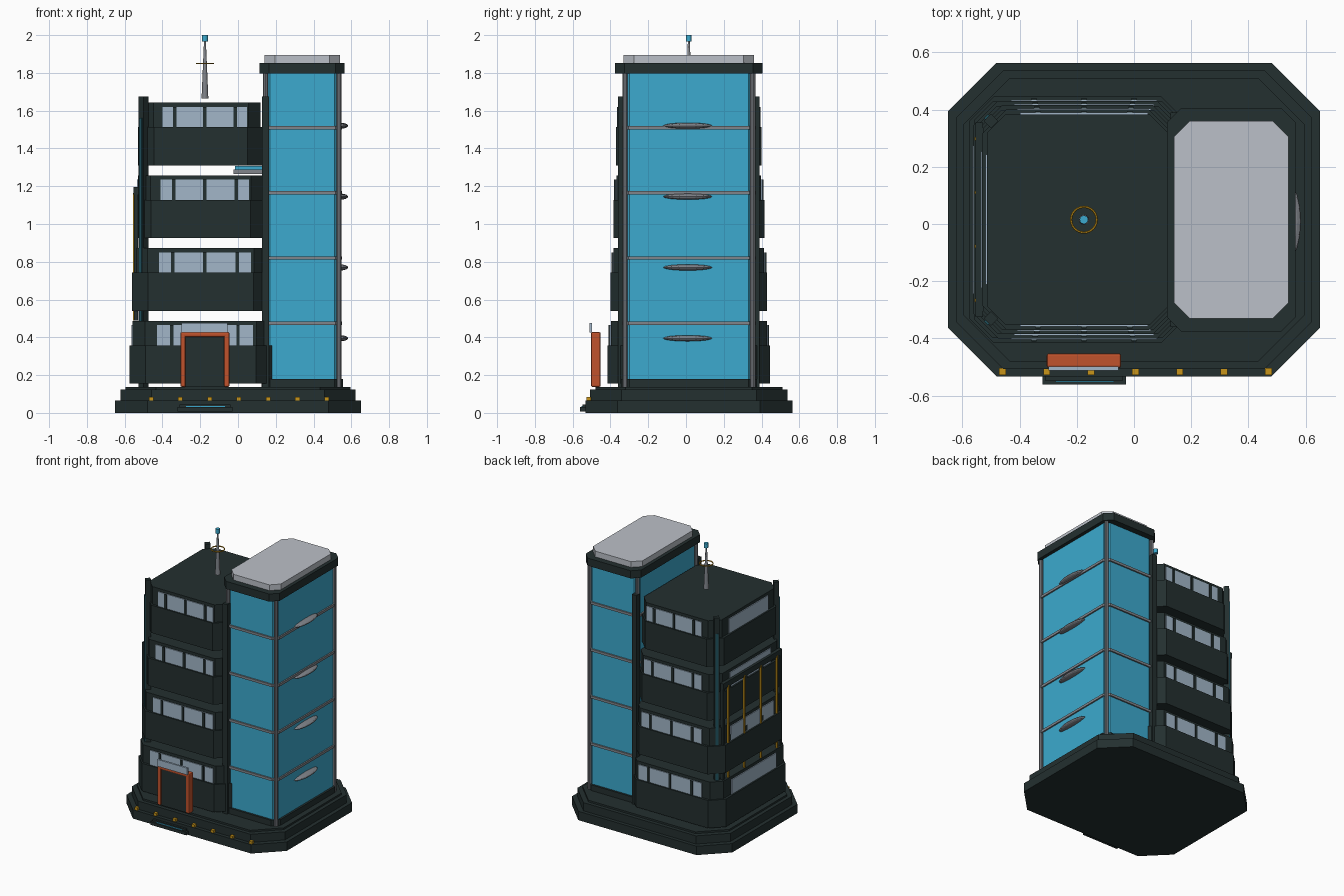
import bpy, bmesh, math
from mathutils import Matrix, Vector

if "Cube" in bpy.data.objects:
    bpy.data.objects.remove(bpy.data.objects["Cube"])

CY = 0.015  # shared centre line in y


def mat(name, r, g, b):
    m = bpy.data.materials.new(name)
    m.diffuse_color = (r, g, b, 1)
    m.use_nodes = True
    m.node_tree.nodes["Principled BSDF"].inputs["Base Color"].default_value = m.diffuse_color
    return m


DARK = mat("dark_slate", 0.017, 0.029, 0.029)
BLUE = mat("sky_blue", 0.045, 0.40, 0.62)
LIGHT = mat("light_grey", 0.50, 0.53, 0.58)
GREY = mat("mid_grey", 0.22, 0.235, 0.26)
GLASS = mat("pale_glass", 0.36, 0.47, 0.58)
ORANGE = mat("rust_orange", 0.53, 0.085, 0.025)
YELLOW = mat("amber", 0.58, 0.30, 0.01)
TEAL = mat("deep_teal", 0.015, 0.09, 0.12)


def finish(name, bm, material):
    bmesh.ops.recalc_face_normals(bm, faces=bm.faces)
    me = bpy.data.meshes.new(name)
    bm.to_mesh(me)
    bm.free()
    me.materials.append(material)
    ob = bpy.data.objects.new(name, me)
    bpy.context.collection.objects.link(ob)
    return ob


def box(name, x0, x1, y0, y1, z0, z1, material, bevel=0, turn=0):
    bm = bmesh.new()
    bmesh.ops.create_cube(bm, size=1)
    bmesh.ops.scale(bm, vec=(x1 - x0, y1 - y0, z1 - z0), verts=bm.verts)
    if bevel:
        bmesh.ops.bevel(bm, geom=bm.edges[:], offset=bevel, segments=2, affect='EDGES', profile=0.5)
    bmesh.ops.rotate(bm, matrix=Matrix.Rotation(turn, 3, 'Z'), verts=bm.verts)
    bmesh.ops.translate(bm, vec=((x0 + x1) / 2, (y0 + y1) / 2, (z0 + z1) / 2), verts=bm.verts)
    return finish(name, bm, material)


def octa(name, cx, hx, hy, cut, z0, z1, material, top_inset=0):
    """Prism with a rectangular plan and cut corners."""
    bm = bmesh.new()
    rings = []
    for z, s in ((z0, 0), (z1, top_inset)):
        a, b = hx - s, hy - s
        plan = [(-a + cut, -b), (a - cut, -b), (a, -b + cut), (a, b - cut),
                (a - cut, b), (-a + cut, b), (-a, b - cut), (-a, -b + cut)]
        rings.append([bm.verts.new((cx + x, CY + y, z)) for x, y in plan])
    lo, hi = rings
    bm.faces.new(lo)
    bm.faces.new(hi)
    for i in range(8):
        j = (i + 1) % 8
        bm.faces.new((lo[i], lo[j], hi[j], hi[i]))
    return finish(name, bm, material)


def rod(name, x, y, z0, z1, r0, r1, material, sides=10):
    bm = bmesh.new()
    bmesh.ops.create_cone(bm, cap_ends=True, segments=sides, radius1=r0, radius2=r1, depth=z1 - z0)
    bmesh.ops.translate(bm, vec=(x, y, (z0 + z1) / 2), verts=bm.verts)
    return finish(name, bm, material)


# Stepped plinth
octa("plinth_lower", 0, 0.65, 0.548, 0.17, 0, 0.065, DARK)
octa("plinth_middle", 0, 0.622, 0.522, 0.165, 0.065, 0.125, DARK)
octa("plinth_upper", 0, 0.595, 0.495, 0.16, 0.125, 0.138, DARK)
for i in range(7):
    box("plinth_light", -0.472 + i * 0.155, -0.448 + i * 0.155, -0.528, -0.504, 0.064, 0.084, YELLOW)

# Office block: four separate, slightly shrinking floors
CX, WX = -0.197, -0.175
for i in range(4):
    z = 0.155 + i * 0.385
    hx, hy = 0.378 - i * 0.0148, 0.43 - i * 0.015
    octa("floor_parapet", CX, hx, hy, 0.085, z, z + 0.203, DARK)
    octa("floor_window_wall", CX, hx - 0.017, hy - 0.017, 0.065, z + 0.203, z + 0.332, DARK)
    w = 0.255 - i * 0.0105
    z0, z1 = z + 0.203, z + 0.31
    for s in (-1, 1):
        face = CY + s * (hy - 0.017)
        box("window_strip", WX - w, WX + w, face - 0.006, face + 0.006, z0, z1, GLASS)
        for k in (-1, 0, 1):
            m = WX + k * (0.175 - i * 0.005)
            box("window_mullion", m - 0.009, m + 0.009, face - 0.012, face + 0.012, z0, z1, DARK)
    left = CX - hx + 0.017
    wy = 0.26 - i * 0.011
    box("side_window", left - 0.006, left + 0.006, CY - wy, CY + wy, z0, z1, GLASS)

# Corner pillars with teal outer strips on the left
for s in (-1, 1):
    y = CY + s * 0.345
    box("corner_pillar", -0.518, -0.482, y - 0.018, y + 0.018, 0.135, 1.675, DARK, turn=math.pi / 4)
    a = -0.514
    box("pillar_strip", a - 0.004, a + 0.004, y + s * 0.014 - 0.01, y + s * 0.014 + 0.01,
        0.36, 1.56, TEAL, turn=-s * math.pi / 4)
    box("inner_pillar", 0.127, 0.165, y - 0.02 + s * 0.01, y + 0.02 + s * 0.01, 0.135, 1.675, DARK)

# Screen on the left wall
box("screen_rail", -0.553, -0.527, -0.325, 0.355, 1.155, 1.195, DARK)
for s in (-1, 1):
    box("screen_end_post", -0.55, -0.53, CY + s * 0.33 - 0.01, CY + s * 0.33 + 0.01, 0.49, 1.195, DARK)
for i in range(4):
    y = 0.298 - i * 0.188
    box("screen_rod", -0.557, -0.545, y - 0.006, y + 0.006, 0.49, 1.165, YELLOW)
    box("screen_block", -0.55, -0.52, y - 0.035, y - 0.006, 1.13, 1.19, DARK)
    box("screen_block", -0.55, -0.52, y - 0.035, y - 0.006, 0.75, 0.79, DARK)

# Link platform between block and tower
box("link_platform", -0.025, 0.15, -0.14, 0.17, 1.265, 1.288, GREY)
box("link_platform_top", -0.015, 0.15, -0.13, 0.16, 1.288, 1.308, BLUE)

# Glass tower
TX = 0.34
octa("tower_foot", TX, 0.215, 0.36, 0.045, 0.135, 0.18, DARK)
octa("tower_glass", TX, 0.2, 0.345, 0.03, 0.18, 1.797, BLUE)
for i in range(4):
    z = 0.475 + i * 0.345
    octa("tower_ring", TX, 0.21, 0.355, 0.035, z - 0.009, z + 0.009, GREY)
    # Lens-shaped fin on the right wall
    zf = 0.395 + i * 0.375
    bm = bmesh.new()
    bmesh.ops.create_uvsphere(bm, u_segments=16, v_segments=8, radius=1)
    bmesh.ops.scale(bm, vec=(0.042, 0.13, 0.016), verts=bm.verts)
    bmesh.ops.translate(bm, vec=(0.541, CY - 0.006, zf), verts=bm.verts)
    finish("tower_fin", bm, GREY)
for sx in (-1, 1):
    for sy in (-1, 1):
        rod("tower_post", TX + sx * 0.195, CY + sy * 0.338, 0.135, 1.8, 0.014, 0.014, GREY)
octa("tower_cap", TX, 0.225, 0.39, 0.05, 1.797, 1.853, DARK)
octa("tower_roof", TX, 0.2, 0.345, 0.055, 1.853, 1.895, LIGHT)

# Entrance: orange frame, dark door, glass canopy, steps
for x in (-0.305, -0.073):
    box("door_jamb", x, x + 0.028, -0.503, -0.452, 0.137, 0.428, ORANGE, 0.008)
box("door_lintel", -0.305, -0.045, -0.503, -0.452, 0.402, 0.428, ORANGE, 0.008)
box("door_panel", -0.285, -0.065, -0.494, -0.46, 0.137, 0.41, DARK)
box("door_canopy", -0.298, -0.055, -0.512, -0.498, 0.425, 0.475, GLASS)
box("step_lower", -0.32, -0.028, -0.56, -0.50, 0.008, 0.03, DARK)
box("step_upper", -0.31, -0.04, -0.548, -0.50, 0.03, 0.045, DARK)
box("step_glow", -0.275, -0.07, -0.552, -0.53, 0.03, 0.036, BLUE)

# Roof antenna
rod("antenna_mast", WX, CY, 1.665, 1.97, 0.018, 0.005, GREY, 12)
rod("antenna_tip", WX, CY, 1.967, 2.0, 0.015, 0.015, BLUE, 12)
bpy.ops.mesh.primitive_torus_add(location=(WX, CY, 1.85), major_radius=0.045, minor_radius=0.004,
                                 major_segments=24, minor_segments=6)
ring = bpy.context.object
ring.name = "antenna_ring"
ring.data.materials.append(YELLOW)
